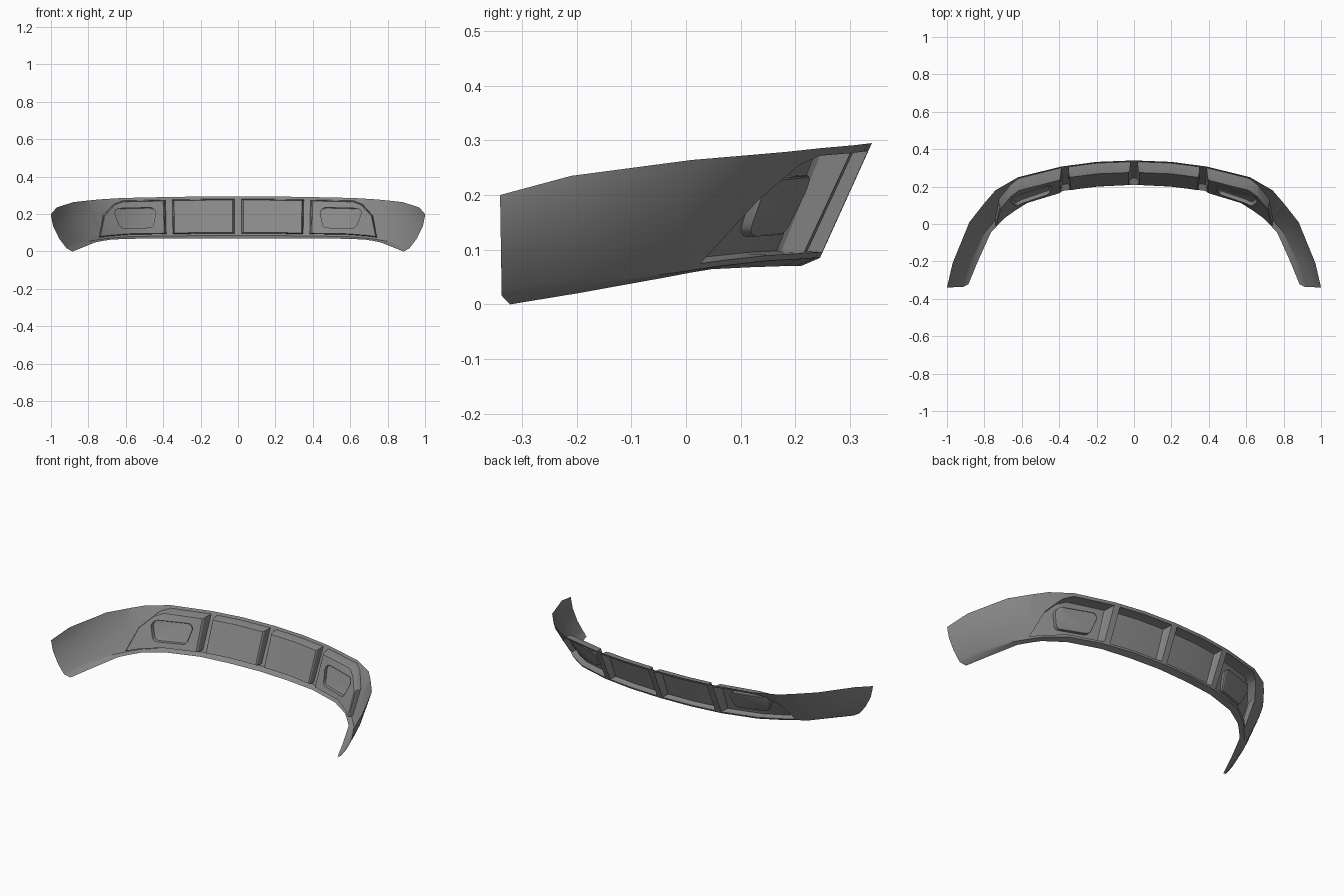
import bpy, bmesh, math
from mathutils import Vector

if "Cube" in bpy.data.objects:
    bpy.data.objects.remove(bpy.data.objects["Cube"])

grey = bpy.data.materials.new("mid grey")
grey.use_nodes = True
grey.diffuse_color = (0.25, 0.25, 0.25, 1)
grey.node_tree.nodes["Principled BSDF"].inputs["Base Color"].default_value = (0.25, 0.25, 0.25, 1)

# Stations along one half: top edge, lower edge, tucked-in lip
STATIONS = [
    ((0, .34, .295), (0, .245, .085), (0, .21, .07)),
    ((.2, .332, .294), (.2, .237, .085), (.195, .2, .07)),
    ((.39, .307, .291), (.385, .21, .083), (.375, .178, .07)),
    ((.62, .25, .286), (.58, .15, .08), (.56, .12, .068)),
    ((.75, .175, .278), (.705, .06, .07), (.685, .04, .064)),
    ((.88, .01, .264), (.795, -.04, .055), (.765, -.045, .048)),
    ((.97, -.21, .235), (.87, -.2, .034), (.835, -.2, .02)),
    ((1, -.34, .2), (.915, -.337, .016), (.885, -.322, 0)),
]


def station(u):
    """Top, bottom and lip points at distance u along the half."""
    for a, b in zip(STATIONS, STATIONS[1:]):
        if u <= b[0][0]:
            t = (u - a[0][0]) / (b[0][0] - a[0][0])
            return [Vector(p).lerp(Vector(q), t) for p, q in zip(a, b)]
    return [Vector(p) for p in STATIONS[-1]]


def skin(u, v):
    top, low, _ = station(u)
    p = top.lerp(low, v)
    p.x += .08 * v * (1 - v) * min(1, max(0, (u - .8) / .1))
    return p


def finish(bm, name):
    """Weld, shade, colour and mirror a half part."""
    bmesh.ops.remove_doubles(bm, verts=bm.verts, dist=.0005)
    bmesh.ops.recalc_face_normals(bm, faces=bm.faces)
    mesh = bpy.data.meshes.new(name)
    bm.to_mesh(mesh)
    bm.free()
    mesh.materials.append(grey)
    ob = bpy.data.objects.new(name, mesh)
    bpy.context.collection.objects.link(ob)
    ob.modifiers.new("mirror", 'MIRROR').use_mirror_merge = True
    bpy.ops.object.select_all(action='DESELECT')
    ob.select_set(True)
    bpy.context.view_layer.objects.active = ob
    bpy.ops.object.shade_smooth_by_angle(angle=math.radians(25))
    return ob


def grid(bm, rows):
    """Skin quads between successive rows of points."""
    rows = [[bm.verts.new(p) for p in r] for r in rows]
    for a, b in zip(rows, rows[1:]):
        for i in range(len(a) - 1):
            bm.faces.new((a[i], a[i + 1], b[i + 1], b[i]))


def bridge(bm, a, b):
    for i in range(len(a)):
        j = (i + 1) % len(a)
        bm.faces.new((a[i], a[j], b[j], b[i]))


def loop_edges(bm, verts):
    return [bm.edges.new((verts[i - 1], verts[i])) if not bm.edges.get((verts[i - 1], verts[i]))
            else bm.edges.get((verts[i - 1], verts[i])) for i in range(len(verts))]


# Pocket openings: columns with the height where each opening starts
LOW = .95
CENTRE = [(.018, .07), (.2, .07), (.352, .07)]
OUTER = [(.388, .07), (.5, .07), (.62, .07), (.67, .14), (.74, .42), (.80, LOW)]

# Outer shell with openings left free
bm = bmesh.new()
for cols in (CENTRE, OUTER):
    grid(bm, [[skin(u, 0), skin(u, top)] for u, top in cols])
solid = (0, .07, .35, .7, LOW)
for us in ((0, .018), (.352, .388), (.80, .88, .97, 1)):
    grid(bm, [[skin(u, v) for v in solid] for u in us])
all_u = [0] + [u for u, _ in CENTRE + OUTER] + [.88, .97, 1]
grid(bm, [[skin(u, LOW), skin(u, 1), station(u)[2]] for u in all_u])
finish(bm, "bumper_shell")


def floor_point(u, v, depth):
    return skin(u, v) + Vector((0, -depth * (1.12 - .28 * v), 0))


def pocket(name, cols, depth, hole=None):
    """Recessed liner behind an opening, optionally with a housing hole."""
    bm = bmesh.new()
    uv = cols + [(u, LOW) for u, t in reversed(cols) if t < LOW]
    cu = sum(p[0] for p in uv) / len(uv)
    cv = sum(p[1] for p in uv) / len(uv)
    rim = [bm.verts.new(skin(u, v)) for u, v in uv]
    rings = [rim]
    # wall, then a narrow bevel round the floor
    for scale, deep in ((.97, .85), (.94, 1)):
        rings.append([bm.verts.new(floor_point(cu + (u - cu) * scale, cv + (v - cv) * scale, depth * deep))
                      for u, v in uv])
    for a, b in zip(rings, rings[1:]):
        bridge(bm, a, b)
    base = rings[-1]
    if not hole:
        n = len(cols)
        for i in range(n - 1):
            bm.faces.new((base[i], base[i + 1], base[2 * n - 2 - i], base[2 * n - 1 - i]))
    else:
        edge = [bm.verts.new(floor_point(u, v, depth)) for u, v in hole]
        edges = loop_edges(bm, base) + loop_edges(bm, edge)
        bmesh.ops.triangle_fill(bm, use_beauty=True, use_dissolve=False, edges=edges, normal=(0, -1, 0))
    finish(bm, name)


# Rounded outline of the lamp housing
outline = []
for k, (u, v) in enumerate(((.635, .64), (.49, .64), (.475, .4), (.645, .4))):
    for s in range(5):
        a = math.pi / 2 * (k + s / 4)
        outline.append((u + .03 * math.cos(a), v + .14 * math.sin(a)))

pocket("centre_pocket", CENTRE, .05)
pocket("outer_pocket", OUTER, .056, outline)

# Hollow housing pushed outward from the outer pocket floor
bm = bmesh.new()
rings = [[bm.verts.new(floor_point(u, v, d)) for u, v in outline] for d in (.06, .036, .032)]
mid = Vector()
for vert in rings[2]:
    mid += vert.co / len(outline)
for vert in rings[2]:
    vert.co = vert.co.lerp(mid, .06)
for a, b in zip(rings, rings[1:]):
    bridge(bm, a, b)
bm.faces.new(rings[2])
finish(bm, "lamp_housing")
